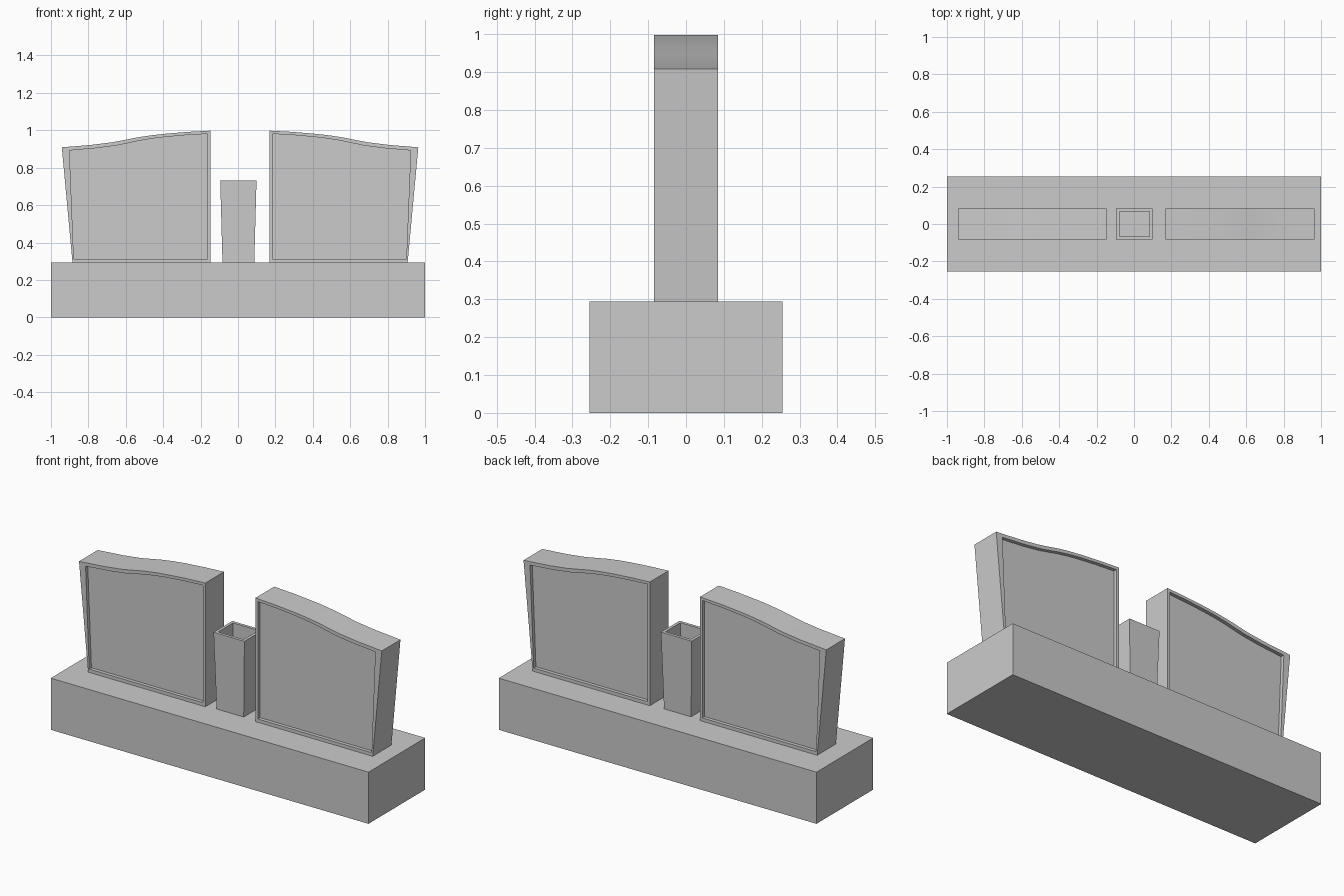
import bpy, bmesh, math

if "Cube" in bpy.data.objects:
    bpy.data.objects.remove(bpy.data.objects["Cube"])


def loft(name, loops, smooth=False):
    """Bridge equal-length point loops in order and cap both ends."""
    bm = bmesh.new()
    rings = [[bm.verts.new(p) for p in loop] for loop in loops]
    n = len(rings[0])
    for a, b in zip(rings, rings[1:]):
        for i in range(n):
            j = (i + 1) % n
            bm.faces.new((a[i], a[j], b[j], b[i]))
    bm.faces.new(rings[0])
    bm.faces.new(rings[-1])
    bmesh.ops.recalc_face_normals(bm, faces=bm.faces)
    mesh = bpy.data.meshes.new(name)
    bm.to_mesh(mesh)
    bm.free()
    obj = bpy.data.objects.new(name, mesh)
    bpy.context.collection.objects.link(obj)
    if smooth:
        bpy.ops.object.select_all(action='DESELECT')
        obj.select_set(True)
        bpy.context.view_layer.objects.active = obj
        bpy.ops.object.shade_smooth_by_angle(angle=math.radians(25))
    return obj


def rect(hx, hy, z, cx=0.0):
    return [(cx - hx, -hy, z), (cx + hx, -hy, z), (cx + hx, hy, z), (cx - hx, hy, z)]


BASE_TOP = 0.294

# Base slab
loft("base", [rect(1, 0.255, 0), rect(1, 0.255, BASE_TOP)])

# Headstone outlines, measured from the centre line outwards:
# (fraction from inner to outer edge, height) along the wavy top
wave = [(0, 0.998), (0.16, 0.991), (0.31, 0.981), (0.4, 0.973), (0.5, 0.961),
        (0.58, 0.948), (0.66, 0.936), (0.8, 0.922), (1, 0.909)]


def outline(inner, outer_top, outer_bottom, bottom, drop):
    top = [(inner + t * (outer_top - inner), z - drop) for t, z in wave]
    return top + [(outer_bottom, bottom), (inner, bottom)]


frame = outline(0.158, 0.953, 0.896, BASE_TOP, 0)
panel = outline(0.173, 0.912, 0.889, 0.313, 0.017)
HALF, RECESS = 0.084, 0.02

# Two mirrored headstones, each with a recessed panel on front and back
for side, name in ((-1, "left_headstone"), (1, "right_headstone")):
    layers = [(panel, -HALF + RECESS), (panel, -HALF), (frame, -HALF),
              (frame, HALF), (panel, HALF), (panel, HALF - RECESS)]
    loft(name, [[(0.011 + side * x, y, z) for x, z in prof] for prof, y in layers], True)

# Tapered hollow flower vase
loft("vase", [rect(0.085, 0.073, BASE_TOP, 0.002), rect(0.097, 0.084, 0.732, 0.002),
              rect(0.08, 0.067, 0.732, 0.002), rect(0.08, 0.067, 0.53, 0.002)])
